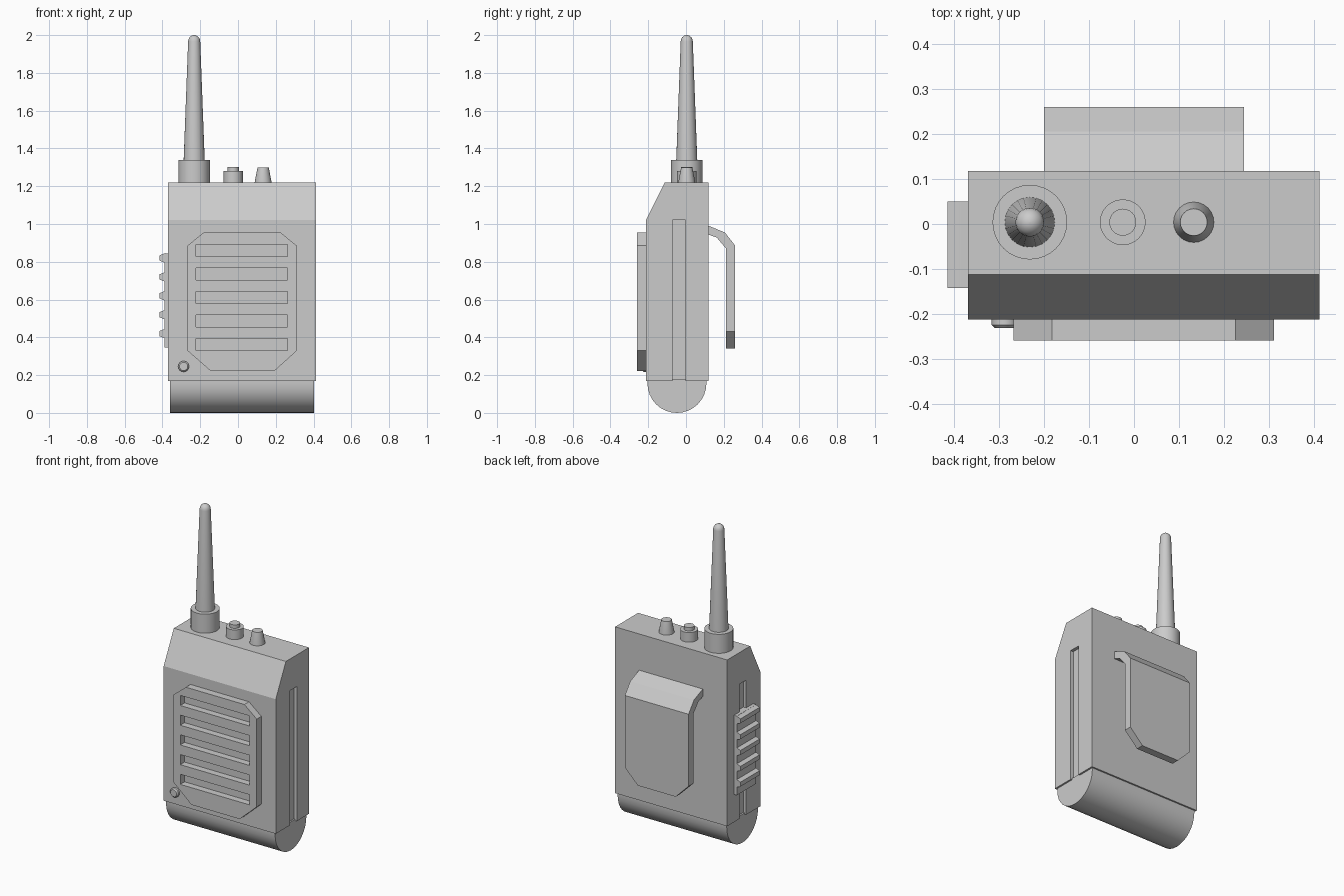
import bpy, bmesh, math
from mathutils import Vector

if "Cube" in bpy.data.objects:
    bpy.data.objects.remove(bpy.data.objects["Cube"])


def finish(name, bm, smooth=False):
    bmesh.ops.recalc_face_normals(bm, faces=bm.faces[:])
    me = bpy.data.meshes.new(name)
    bm.to_mesh(me)
    bm.free()
    ob = bpy.data.objects.new(name, me)
    bpy.context.collection.objects.link(ob)
    bpy.ops.object.select_all(action='DESELECT')
    bpy.context.view_layer.objects.active = ob
    ob.select_set(True)
    if smooth:
        bpy.ops.object.shade_smooth_by_angle(angle=math.radians(35))
    return ob


def prism(bm, pts, axis, a, b):
    """Extrude a 2D outline along x (outline is y,z) or y (outline is x,z)."""
    def place(p, d):
        return (d, p[0], p[1]) if axis == 'x' else (p[0], d, p[1])
    lo = [bm.verts.new(place(p, a)) for p in pts]
    hi = [bm.verts.new(place(p, b)) for p in pts]
    n = len(pts)
    bm.faces.new(lo)
    bm.faces.new(hi[::-1])
    for i in range(n):
        bm.faces.new((lo[i], lo[(i + 1) % n], hi[(i + 1) % n], hi[i]))


def box(bm, x0, x1, y0, y1, z0, z1):
    prism(bm, [(y0, z0), (y1, z0), (y1, z1), (y0, z1)], 'x', x0, x1)


def lathe(name, prof, origin, axis='z', segs=24):
    """Revolve (radius, height) points, capping both ends."""
    bm = bmesh.new()
    o = Vector(origin)
    rings = []
    for r, h in prof:
        ring = []
        for i in range(segs):
            t = 2 * math.pi * i / segs
            c, s = r * math.cos(t), r * math.sin(t)
            ring.append(bm.verts.new(o + Vector((c, s, h) if axis == 'z' else (c, -h, s))))
        rings.append(ring)
    for p, q in zip(rings, rings[1:]):
        for i in range(segs):
            j = (i + 1) % segs
            bm.faces.new((p[i], p[j], q[j], q[i]))
    bm.faces.new(rings[0])
    bm.faces.new(rings[-1])
    return finish(name, bm, True)


def cut(ob, bm):
    cutter = finish("cutter", bm)
    cutter.hide_render = True
    mod = ob.modifiers.new("cut", 'BOOLEAN')
    mod.operation = 'DIFFERENCE'
    mod.solver = 'EXACT'
    mod.object = cutter
    bpy.context.view_layer.objects.active = ob
    bpy.ops.object.modifier_apply(modifier=mod.name)
    bpy.data.objects.remove(cutter, do_unlink=True)


# Body with sloped front shoulder and a groove down each side
bm = bmesh.new()
prism(bm, [(-.213, .17), (.118, .17), (.118, 1.22), (-.112, 1.22), (-.213, 1.02)], 'x', -.37, .413)
body = finish("body", bm)
bm = bmesh.new()
box(bm, -.45, -.35, -.072, -.003, .1, 1.02)
box(bm, .393, .5, -.072, -.003, .1, 1.02)
cut(body, bm)

# Rounded battery base
arc = [(-.048 + .156 * math.cos(t), .156 + .156 * math.sin(t))
       for t in (math.pi + math.pi * i / 16 for i in range(17))]
bm = bmesh.new()
prism(bm, arc + [(.108, .18), (-.204, .18)], 'x', -.36, .402)
finish("battery_base", bm, True)

# Speaker plate with five slots
bm = bmesh.new()
prism(bm, [(-.145, .222), (.193, .222), (.312, .33), (.312, .885), (.226, .954),
           (-.183, .954), (-.268, .885), (-.268, .33)], 'y', -.259, -.212)
plate = finish("speaker_plate", bm)
bm = bmesh.new()
for i in range(5):
    z = .362 + i * .1245
    box(bm, -.222, .263, -.3, -.216, z - .032, z + .032)
cut(plate, bm)

# Talk switch: ribbed grip on the left side
bm = bmesh.new()
box(bm, -.39, -.345, -.142, .05, .345, .845)
finish("talk_switch", bm)
for i in range(5):
    z = .42 + i * .1
    bm = bmesh.new()
    prism(bm, [(-.385, z - .026), (-.385, z + .026), (-.415, z + .014), (-.415, z - .014)],
          'y', -.142, .05)
    finish(f"switch_rib_{i + 1}", bm)

# Belt clip with clipped lower corners
bm = bmesh.new()
prism(bm, [(.116, .992), (.206, .955), (.26, .886), (.26, .341), (.212, .341),
           (.212, .87), (.163, .928), (.116, .945)], 'x', -.2, .245)
corners = [e for e in bm.edges
           if all(v.co.z < .35 for v in e.verts) and abs(e.verts[0].co.x - e.verts[1].co.x) < .01]
bmesh.ops.bevel(bm, geom=corners, offset=.09, segments=1, affect='EDGES')
finish("belt_clip", bm)

# Antenna with collar and rounded tip
tip = [(.032 * math.cos(t), 1.967 + .033 * math.sin(t))
       for t in (math.radians(a) for a in (0, 20, 40, 60, 75, 88))]
lathe("antenna_collar", [(.083, 1.21), (.083, 1.34)], (-.232, .004, 0), segs=32)
lathe("antenna", [(.056, 1.33)] + tip, (-.232, .004, 0))

# Top controls
lathe("top_button", [(.051, 1.21), (.051, 1.281), (.03, 1.281), (.03, 1.303)], (-.025, .004, 0))
lathe("volume_knob", [(.045, 1.21), (.045, 1.22), (.03, 1.298)], (.133, .004, 0))

# Small front button
lathe("front_button", [(.029, 0), (.029, .013), (.022, .02)], (-.288, -.212, .246), 'y', 16)
